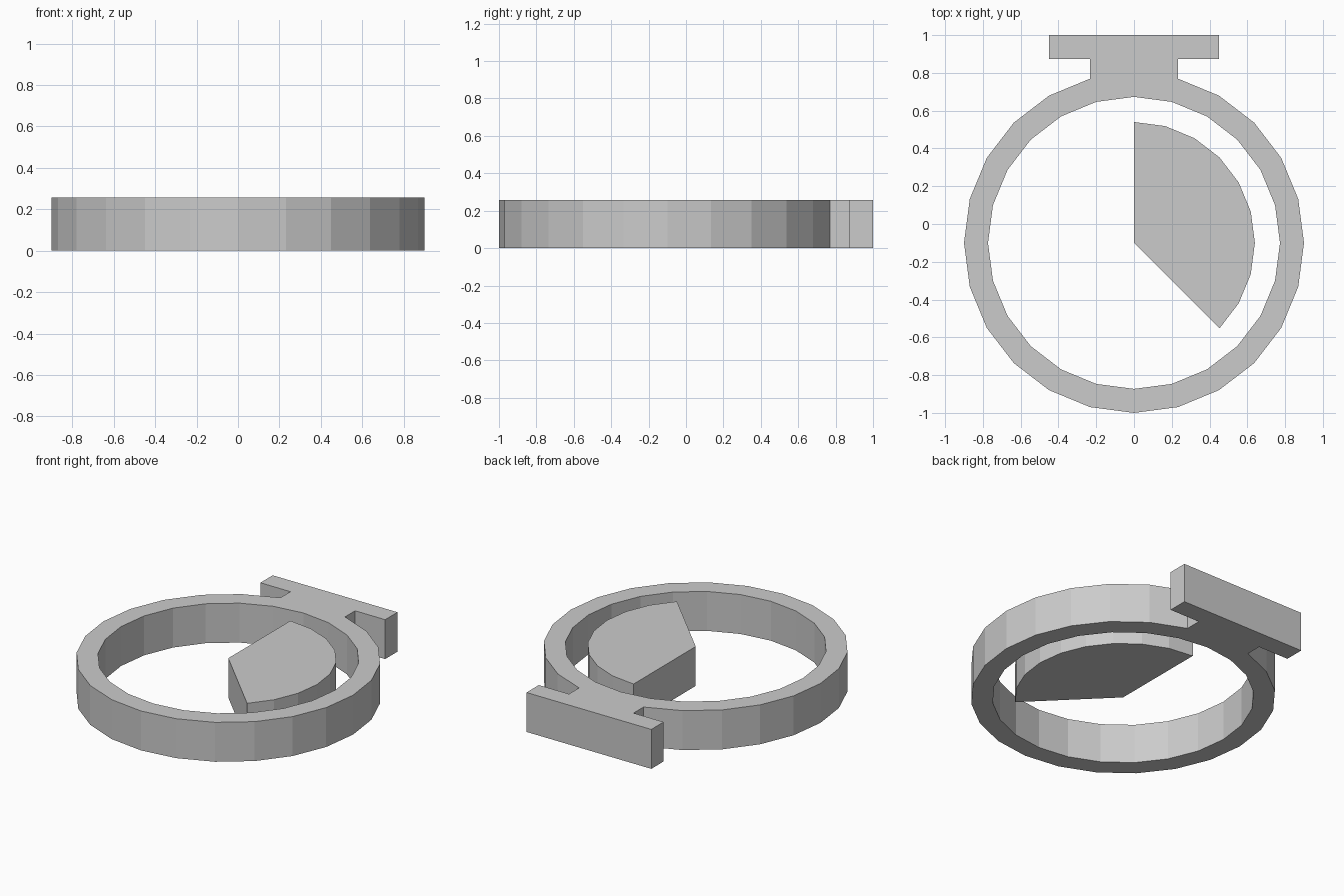
import bpy, bmesh
from math import cos, sin, radians

if "Cube" in bpy.data.objects:
    bpy.data.objects.remove(bpy.data.objects["Cube"])

CY = -0.1       # centre of the dial
HEIGHT = 0.257
STEP = 15       # 24-sided circles


def arc(radius, start, end):
    """Points from start to end degrees around the dial centre."""
    return [(radius * cos(radians(a)), CY + radius * sin(radians(a)))
            for a in range(start, end + 1, STEP)]


def plate(name, *loops):
    """Fill closed outlines (inner ones become holes) and extrude upward."""
    bm = bmesh.new()
    for loop in loops:
        verts = [bm.verts.new((x, y, 0)) for x, y in loop]
        for i, v in enumerate(verts):
            bm.edges.new((verts[i - 1], v))
    bmesh.ops.triangle_fill(bm, edges=bm.edges[:], use_beauty=True, normal=(0, 0, 1))
    top = bmesh.ops.extrude_face_region(bm, geom=bm.faces[:], use_keep_orig=True)
    bmesh.ops.translate(bm, vec=(0, 0, HEIGHT),
                        verts=[g for g in top["geom"] if isinstance(g, bmesh.types.BMVert)])
    bmesh.ops.recalc_face_normals(bm, faces=bm.faces[:])
    mesh = bpy.data.meshes.new(name)
    bm.to_mesh(mesh)
    bm.free()
    obj = bpy.data.objects.new(name, mesh)
    bpy.context.collection.objects.link(obj)
    return obj


# Watch case: ring running around to the stem, then the wide button on top
stem_x = 0.9 * sin(radians(STEP))
crown = [(-stem_x, 0.873), (-0.45, 0.873), (-0.45, 1.0),
         (0.45, 1.0), (0.45, 0.873), (stem_x, 0.873)]
outline = arc(0.9, 105, 435) + crown[::-1]
plate("stopwatch_case", outline, arc(0.773, 0, 345))

# Elapsed-time wedge inside the ring
plate("time_wedge", [(0, CY)] + arc(0.64, -45, 90))
